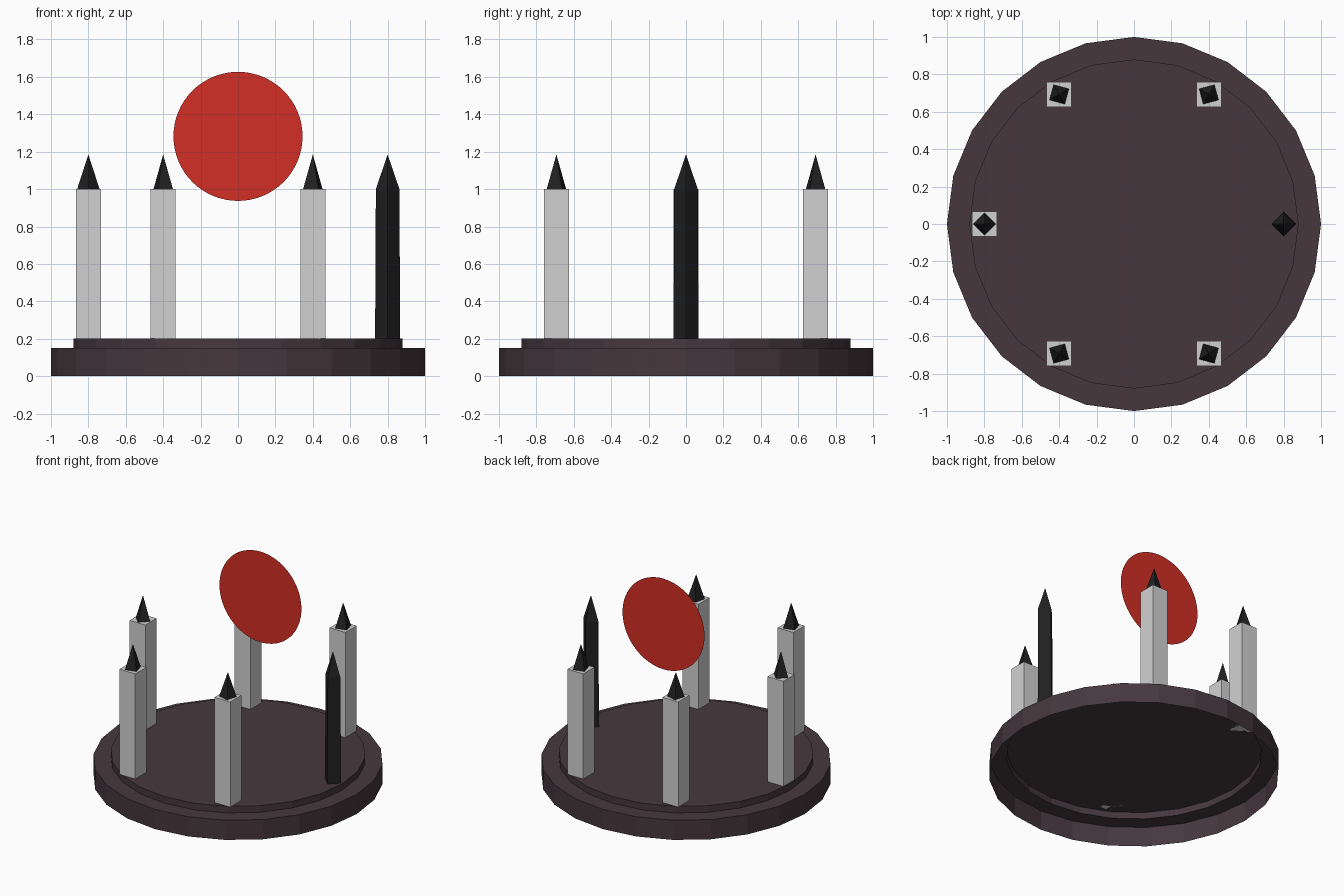
import bpy
import bmesh
from math import radians, sin, cos, pi
from mathutils import Matrix

cube = bpy.data.objects.get("Cube")
if cube:
    bpy.data.objects.remove(cube, do_unlink=True)


def make_material(name, rgb):
    mat = bpy.data.materials.new(name)
    mat.use_nodes = True
    color = (*rgb, 1.0)
    mat.diffuse_color = color
    mat.node_tree.nodes["Principled BSDF"].inputs["Base Color"].default_value = color
    return mat


plum = make_material("dark plum stone", (0.061, 0.039, 0.048))
grey = make_material("pale grey", (0.64, 0.64, 0.64))
black = make_material("charcoal black", (0.0144, 0.0144, 0.0144))
red = make_material("sun red", (0.65, 0.028, 0.018))


def make_object(name, bm, mat, location=(0, 0, 0), turn=0.0):
    mesh = bpy.data.meshes.new(name)
    bm.to_mesh(mesh)
    bm.free()
    mesh.materials.append(mat)
    obj = bpy.data.objects.new(name, mesh)
    obj.location = location
    obj.rotation_euler.z = turn
    bpy.context.collection.objects.link(obj)
    return obj


def box(name, mat, size, height, location):
    bm = bmesh.new()
    bmesh.ops.create_cube(bm, size=1.0)
    bmesh.ops.scale(bm, vec=(size, size, height), verts=bm.verts)
    bmesh.ops.translate(bm, vec=(0, 0, height / 2), verts=bm.verts)
    return make_object(name, bm, mat, location)


def square_cone(name, mat, r_low, r_high, height, location, turn):
    # Four sides with the corners on the local axes
    bm = bmesh.new()
    bmesh.ops.create_cone(bm, cap_ends=True, segments=4, radius1=r_low,
                          radius2=r_high, depth=height,
                          matrix=Matrix.Translation((0, 0, height / 2)))
    return make_object(name, bm, mat, location, turn)


# Stepped plinth: an open-bottomed shell turned from a profile
SIDES = 24
bm = bmesh.new()
rings = []
for radius, z in [(1.0, 0.0), (1.0, 0.15), (0.88, 0.15), (0.88, 0.2)]:
    rings.append([bm.verts.new((radius * cos(2 * pi * i / SIDES),
                                radius * sin(2 * pi * i / SIDES), z))
                  for i in range(SIDES)])
for low, high in zip(rings, rings[1:]):
    for i in range(SIDES):
        j = (i + 1) % SIDES
        bm.faces.new((low[i], low[j], high[j], high[i]))
bm.faces.new(rings[-1])
make_object("plinth", bm, plum)

# Ring of six pillars with pointed caps; the first is a black tapered one
for k in range(6):
    turn = radians(60 * k)
    x, y = 0.8 * cos(turn), 0.8 * sin(turn)
    if k == 0:
        square_cone("black_pillar", black, 0.067, 0.063, 0.8, (x, y, 0.2), turn)
        cap_radius = 0.063
    else:
        box(f"pillar_{k}", grey, 0.133, 0.8, (x, y, 0.2))
        cap_radius = 0.06
    square_cone(f"pillar_cap_{k}", black, cap_radius, 0.0, 0.185, (x, y, 1.0), turn)

# Flat red disc floating above the plinth
bm = bmesh.new()
bmesh.ops.create_circle(bm, cap_ends=True, segments=64, radius=0.345,
                        matrix=Matrix.Rotation(radians(90), 4, "X"))
make_object("red_disc", bm, red, (0, 0.27, 1.282))
